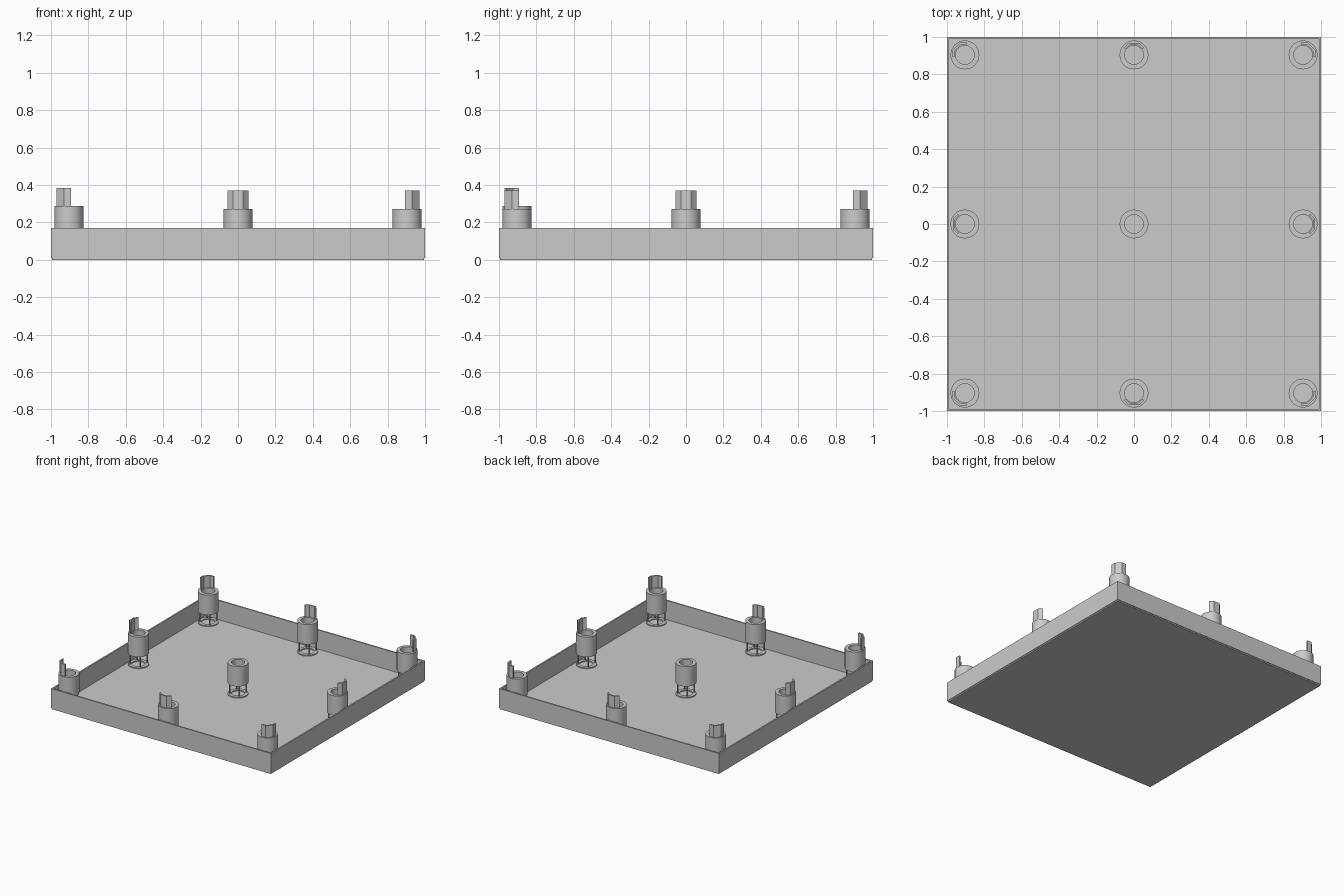
import bpy, bmesh, math
from mathutils import Matrix, Vector

if "Cube" in bpy.data.objects:
    bpy.data.objects.remove(bpy.data.objects["Cube"])


def make_object(name, bm, smooth=False):
    bmesh.ops.recalc_face_normals(bm, faces=bm.faces)
    mesh = bpy.data.meshes.new(name)
    bm.to_mesh(mesh)
    bm.free()
    obj = bpy.data.objects.new(name, mesh)
    bpy.context.collection.objects.link(obj)
    if smooth:
        bpy.context.view_layer.objects.active = obj
        obj.select_set(True)
        bpy.ops.object.shade_smooth_by_angle(angle=math.radians(35))
        obj.select_set(False)
    return obj


def box(bm, lo, hi):
    lo, hi = Vector(lo), Vector(hi)
    m = Matrix.Translation((lo + hi) / 2) @ Matrix.Diagonal((*(hi - lo), 1))
    bmesh.ops.create_cube(bm, size=1, matrix=m)


def prism(bm, outline, z0, z1):
    face = bm.faces.new([bm.verts.new((x, y, z0)) for x, y in outline])
    ext = bmesh.ops.extrude_face_region(bm, geom=[face], use_keep_orig=True)
    top = [v for v in ext["geom"] if isinstance(v, bmesh.types.BMVert)]
    bmesh.ops.translate(bm, verts=top, vec=(0, 0, z1 - z0))


def tube(name, x, y, r_in, r_out, z0, z1, n=32):
    bm = bmesh.new()
    profile = [(r_in, z0), (r_out, z0), (r_out, z1), (r_in, z1)]
    rings = []
    for i in range(n):
        a = 2 * math.pi * i / n
        rings.append([bm.verts.new((x + r * math.cos(a), y + r * math.sin(a), z))
                      for r, z in profile])
    for i in range(n):
        a, b = rings[i], rings[(i + 1) % n]
        for j in range(4):
            k = (j + 1) % 4
            bm.faces.new((a[j], b[j], b[k], a[k]))
    return make_object(name, bm, True)


# Floor panel, slightly inset below the rim
bm = bmesh.new()
box(bm, (-.995, -.995, 0), (.995, .995, .012))
make_object("tray_floor", bm)

# Four thin walls
T = .012
for name, lo, hi in [
    ("wall_front", (-1, -1), (1, -1 + T)), ("wall_back", (-1, 1 - T), (1, 1)),
    ("wall_left", (-1, -1 + T), (-1 + T, 1 - T)), ("wall_right", (1 - T, -1 + T), (1, 1 - T)),
]:
    bm = bmesh.new()
    box(bm, (*lo, .01), (*hi, .17))
    make_object(name, bm)

# Faceted tab section, radial direction along +x
outer = [(.038, -.055), (.065, -.028), (.065, .028), (.038, .055)]
inner = [(.031, .046), (.054, .023), (.054, -.023), (.031, -.046)]

# Nine posts: floor washer, thin legs, sleeve and an outward facing tab
for ix in (-1, 0, 1):
    for iy in (-1, 0, 1):
        x, y = .904 * ix, .904 * iy
        lift = .015 if ix == iy == -1 else 0
        tag = f"{ix + 1}{iy + 1}"
        tube("washer_" + tag, x, y, .05, .077, .01, .02)
        tube("sleeve_" + tag, x, y, .05, .077, .108 + lift, .272 + lift)

        bm = bmesh.new()
        for k in range(4):
            a = math.pi / 4 + k * math.pi / 2
            px, py = x + .064 * math.cos(a), y + .064 * math.sin(a)
            box(bm, (px - .004, py - .004, .015), (px + .004, py + .004, .112 + lift))
        make_object("legs_" + tag, bm)

        if ix or iy:
            bm = bmesh.new()
            prism(bm, outer + inner, .27 + lift, .37 + lift)
            rot = Matrix.Rotation(math.atan2(iy, ix), 4, 'Z')
            bm.transform(Matrix.Translation((x, y, 0)) @ rot)
            make_object("tab_" + tag, bm)
